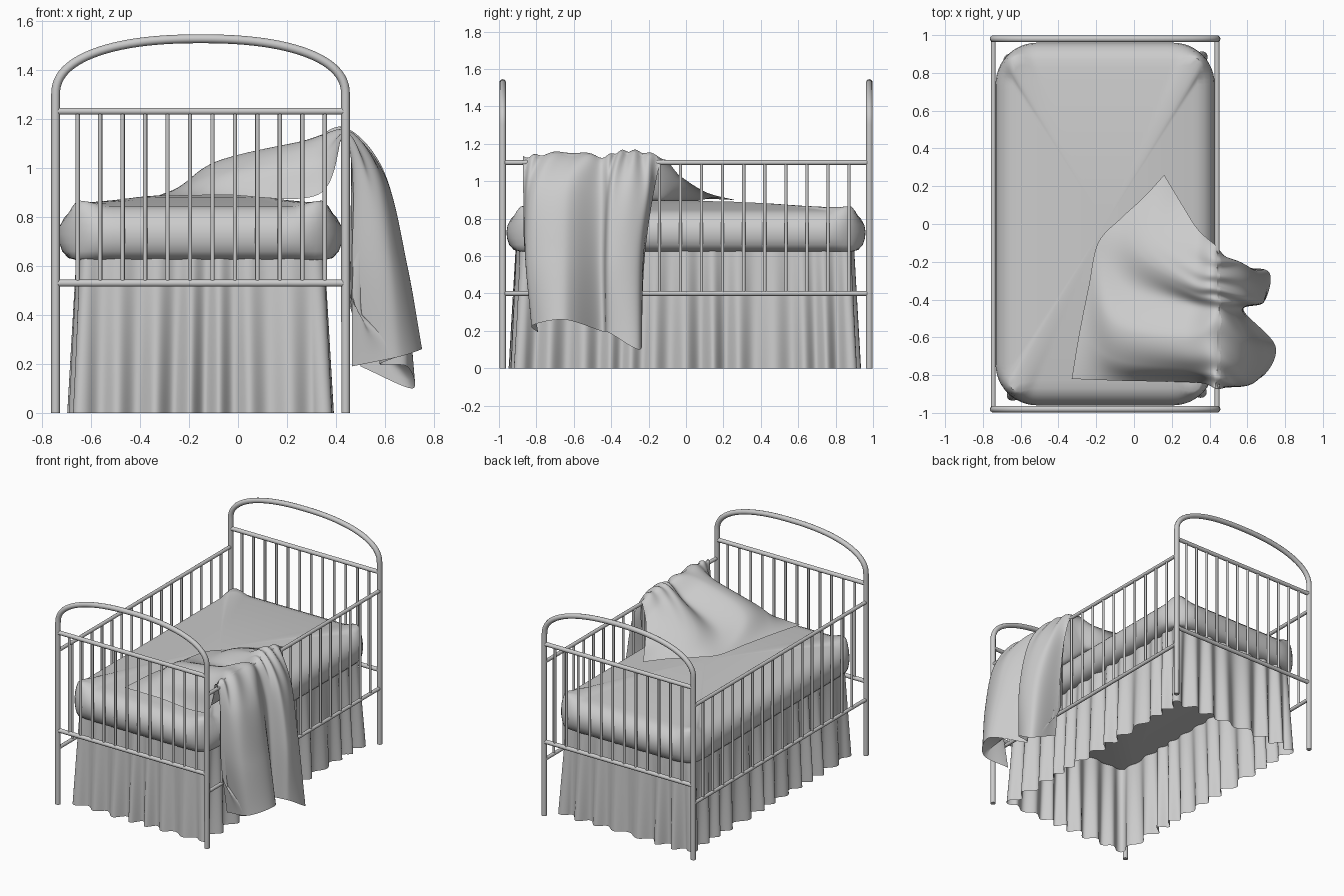
import bpy, bmesh, math
from math import sin, cos, pi
from mathutils import Vector

if "Cube" in bpy.data.objects:
    bpy.data.objects.remove(bpy.data.objects["Cube"])

CX = -0.153            # centre of the bed in x
XL, XR, YE = -0.745, 0.44, 0.98


def tubes(name, paths, radius):
    """Round tubes along polylines, turned into one smooth mesh."""
    cu = bpy.data.curves.new(name, 'CURVE')
    cu.dimensions = '3D'
    cu.bevel_depth, cu.bevel_resolution, cu.use_fill_caps = radius, 3, True
    for path in paths:
        sp = cu.splines.new('POLY')
        sp.points.add(len(path) - 1)
        for p, co in zip(sp.points, path):
            p.co = (*co, 1)
        sp.use_smooth = True
    finish(bpy.data.objects.new(name, cu), True)


def finish(ob, convert=False):
    bpy.context.collection.objects.link(ob)
    bpy.ops.object.select_all(action='DESELECT')
    bpy.context.view_layer.objects.active = ob
    ob.select_set(True)
    if convert:
        bpy.ops.object.convert(target='MESH')
    bpy.ops.object.shade_smooth_by_angle(angle=math.radians(50))
    return bpy.context.object


def grid_mesh(name, sheets, closed=False, caps=False):
    """Surface through rows of points; several sheets are welded at their edges."""
    bm = bmesh.new()
    for rows in sheets:
        vs = [[bm.verts.new(p) for p in r] for r in rows]
        n = len(rows[0])
        for a, b in zip(vs, vs[1:]):
            for i in range(n if closed else n - 1):
                j = (i + 1) % n
                bm.faces.new((a[i], a[j], b[j], b[i]))
        if caps:
            bm.faces.new(vs[0][::-1])
            bm.faces.new(vs[-1])
    bmesh.ops.remove_doubles(bm, verts=bm.verts, dist=0.00005)
    bmesh.ops.recalc_face_normals(bm, faces=bm.faces)
    me = bpy.data.meshes.new(name)
    bm.to_mesh(me)
    bm.free()
    return finish(bpy.data.objects.new(name, me))


def rounded_rect(a, b, r, n):
    """n evenly spaced (point, outward normal) pairs round a rectangle."""
    pts = []
    for k, (sx, sy) in enumerate([(1, 1), (-1, 1), (-1, -1), (1, -1)]):
        for i in range(13):
            t = (k + i / 12) * pi / 2
            d = Vector((cos(t), sin(t)))
            pts.append((Vector((sx * (a - r), sy * (b - r))) + d * r, d))
    pts.append(pts[0])
    lens = [(q[0] - p[0]).length for p, q in zip(pts, pts[1:])]
    total, out, k, acc = sum(lens), [], 0, 0
    for i in range(n):
        s = total * i / n
        while acc + lens[k] < s:
            acc += lens[k]
            k += 1
        f = (s - acc) / lens[k] if lens[k] else 0
        out.append((pts[k][0].lerp(pts[k + 1][0], f),
                    pts[k][1].lerp(pts[k + 1][1], f)))
    return out


def smooth(t):
    t = min(max(t, 0), 1)
    return t * t * (3 - 2 * t)


# arched head and foot frames
for name, y in (("foot", -YE), ("head", YE)):
    arch = [(XL, y, 0)]
    for i in range(49):
        t = pi * (1 - i / 48)
        c, s = cos(t), max(sin(t), 0)
        c = math.copysign(abs(c) ** (2 / 2.3), c)
        arch.append((CX + 0.592 * c, y, 1.30 + 0.228 * s ** (2 / 2.3)))
    arch.append((XR, y, 0))
    tubes(name + "_arch_frame", [arch], 0.018)
    tubes(name + "_rails", [[(XL, y, z), (XR, y, z)] for z in (0.53, 1.232)], 0.015)
    tubes(name + "_bars", [[(-0.655 + 0.0918 * i, y, 0.53), (-0.655 + 0.0918 * i, y, 1.232)]
                           for i in range(12)], 0.009)

# side rails and bars
for name, x in (("left", XL), ("right", XR)):
    tubes(name + "_side_rails", [[(x, -YE, z), (x, YE, z)] for z in (0.40, 1.10)], 0.013)
    tubes(name + "_side_bars", [[(x, 0.872 - 0.1127 * i, 0.40), (x, 0.872 - 0.1127 * i, 1.10)]
                                for i in range(16)], 0.009)

# mattress: bulging sides, steep pinched corners, domed top
loop = rounded_rect(0.58, 0.96, 0.22, 200)
corner = [(2 * abs(d.x * d.y)) ** 3 for p, d in loop]
rows = []
for inset, z in [(0.08, 0.625), (0.04, 0.632), (0.015, 0.66), (0.003, 0.695), (0, 0.73),
                 (0.006, 0.765), (0.025, 0.80), (0.055, 0.828), (0.09, 0.842)]:
    rows.append([(CX + q.x, q.y, z + c * smooth((z - 0.74) / 0.1) * 0.025)
                 for (p, d), c in zip(loop, corner) for q in [p - d * inset * (1 - 0.65 * c)]])
rim = rows[-1]
for k in (0.95, 0.87, 0.7, 0.5, 0.3, 0.1, 0.01):
    rows.append([(CX + (x - CX) * k, y * k, 0.895 - 0.053 * k ** 2 + 0.1 * c * max(0, k - 0.8))
                 for (x, y, z), c in zip(rim, corner)])
grid_mesh("mattress", [rows], closed=True, caps=True)

# gathered skirt, open at the bottom
N = 720
rows = []
for k in range(13):
    f = k / 12
    row = []
    for i, (p, d) in enumerate(rounded_rect(0.495 + 0.016 * f, 0.893 + 0.016 * f, 0.05, N)):
        t = 2 * pi * i / N
        amp = (0.012 + 0.020 * f) * (0.85 + 0.2 * sin(7 * t + 1))
        w = amp * sin(38 * t + 1.1 * sin(5 * t) + 0.6 * sin(11 * t + 2) + 0.25 * f * sin(9 * t))
        q = p + d * (w + 0.012 * f * (2 * abs(d.x * d.y)) ** 2)
        row.append((CX + q.x, q.y - 0.006, 0.635 * (1 - f)))
    rows.append(row)
grid_mesh("bed_skirt", [rows], closed=True)

# puffy blanket: control rows from the edge on the mattress, over the rail, to the hem
inside = [
    [(-.33, -.82, .885), (-.29, -.58, .90), (-.24, -.33, .905), (-.19, -.10, .905),
     (-.07, .03, .905), (.05, .14, .905), (.16, .26, .90)],
    [(-.06, -.83, .89), (-.09, -.72, .98), (-.09, -.54, 1.025), (-.03, -.32, .96),
     (.05, -.17, 1.01), (.13, -.05, 1.00), (.25, .11, .94)],
    [(.33, -.84, .89), (.28, -.76, 1.05), (.25, -.61, 1.11), (.29, -.43, 1.04),
     (.30, -.33, 1.11), (.32, -.20, 1.10), (.34, -.03, 1.03)]]
outside = [
    [(.43, -.87, 1.13), (.44, -.75, 1.145), (.44, -.58, 1.15), (.45, -.45, 1.13),
     (.44, -.35, 1.155), (.44, -.23, 1.15), (.44, -.12, 1.12)],
    [(.47, -.87, .93), (.57, -.82, .95), (.60, -.64, .97), (.53, -.455, .95),
     (.60, -.39, .97), (.57, -.22, .95), (.475, -.17, .95)],
    [(.465, -.86, .60), (.63, -.84, .60), (.69, -.65, .60), (.57, -.46, .60),
     (.68, -.41, .60), (.65, -.25, .60), (.48, -.22, .60)],
    [(.465, -.79, .19), (.66, -.82, .23), (.75, -.65, .26), (.58, -.455, .20),
     (.69, -.41, .19), (.71, -.25, .10), (.50, -.24, .19)]]


def spline(pts, steps):
    """Catmull-Rom curve through the points."""
    p = [Vector(q) for q in pts]
    p = [2 * p[0] - p[1]] + p + [2 * p[-1] - p[-2]]
    out = []
    for i in range(1, len(p) - 2):
        a, b, c, d = p[i - 1:i + 3]
        for k in range(steps):
            t = k / steps
            out.append(0.5 * (2 * b + (c - a) * t + (2 * a - 5 * b + 4 * c - d) * t * t
                              + (3 * b - a - 3 * c + d) * t ** 3))
    return out + [p[-2]]


across = [spline(r, 16) for r in inside + outside]
top = [spline(c, 14) for c in zip(*across)]
under = []
for i, col in enumerate(top):
    v, line = i / (len(top) - 1), []
    for j, p in enumerate(col):
        u = j / (len(col) - 1)
        # gathers fan out from the rail
        w = 0.007 * math.exp(-((u - 0.5) / 0.17) ** 2) * sin(46 * v + 5 * u + 2 * sin(9 * v))
        p.z += w
        p.x += w if u > 0.5 else 0
        # lower layer lies on the mattress, then follows the bars down
        flat = p.copy()
        if u < 0.5:
            flat.z = min(p.z - 0.006, 0.895 + (p.z - 0.90) * smooth((p.x - 0.30) / 0.13))
        else:
            flat.x = min(p.x, 0.465 + 0.02 * sin(20 * v) * (u - 0.5))
        line.append(p.lerp(flat, smooth(min(v, 1 - v) * 9) * smooth(min(u, 1 - u) * 9)))
    under.append(line)
grid_mesh("draped_blanket", [top, under])
